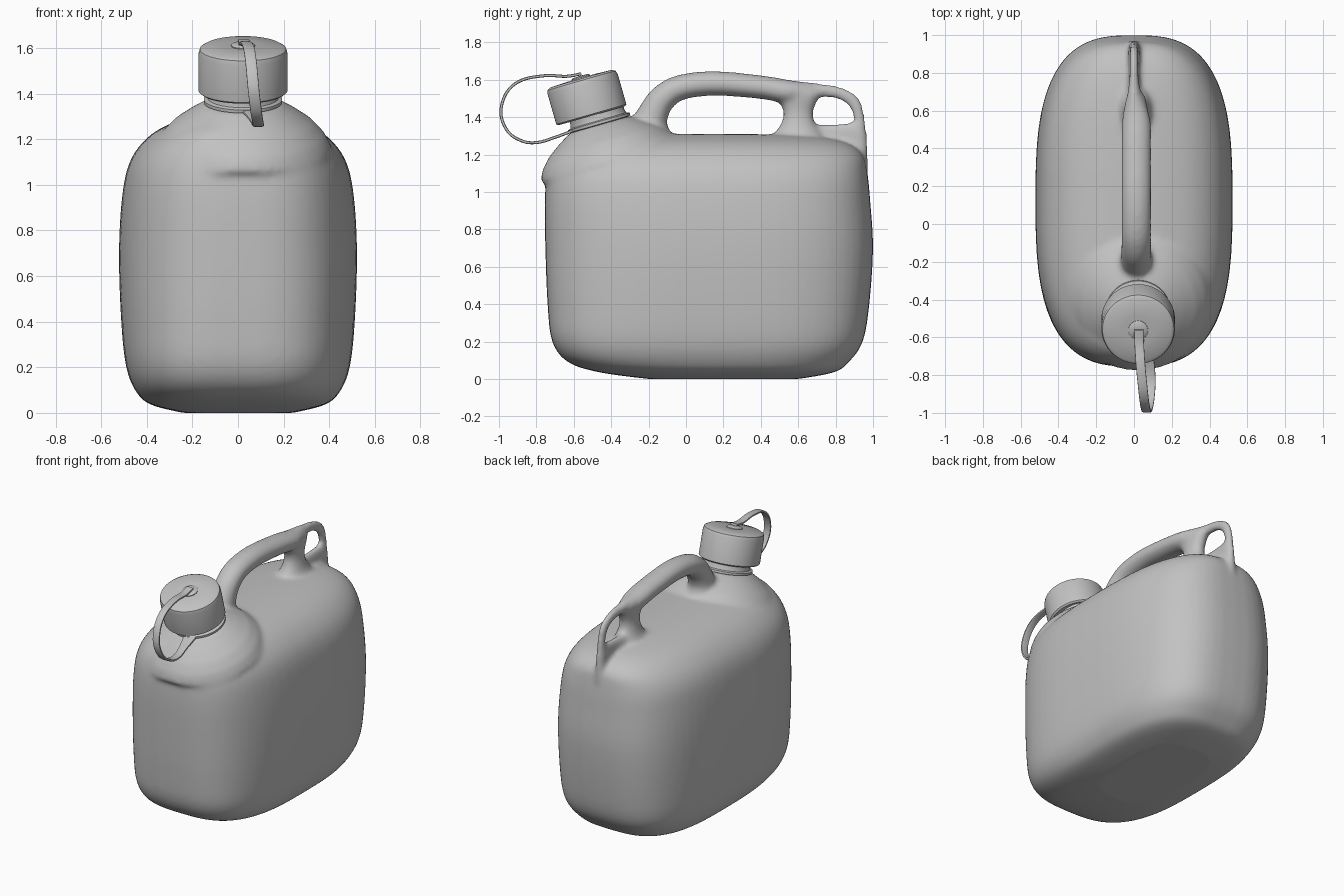
import bpy, bmesh, math
from mathutils import Vector, Matrix

if "Cube" in bpy.data.objects:
    bpy.data.objects.remove(bpy.data.objects["Cube"])

grey = bpy.data.materials.new("grey plastic")
grey.use_nodes = True
COLOUR = (0.54, 0.54, 0.54, 1)
grey.diffuse_color = COLOUR
grey.node_tree.nodes["Principled BSDF"].inputs["Base Color"].default_value = COLOUR


def spline(points, steps):
    """Catmull-Rom curve through tuples of any length."""
    pts = [Vector(p) for p in points]
    out = []
    for i in range(len(pts) - 1):
        a, b = pts[max(i - 1, 0)], pts[i]
        c, d = pts[i + 1], pts[min(i + 2, len(pts) - 1)]
        for k in range(steps):
            t = k / steps
            out.append(b + (c - a) * (t / 2)
                       + (a * 2 - b * 5 + c * 4 - d) * (t * t / 2)
                       + (b * 3 - a - c * 3 + d) * (t ** 3 / 2))
    return out + [pts[-1]]


def loft(bm, rings):
    """Closed skin over a list of rings of points."""
    rows = [[bm.verts.new(p) for p in ring] for ring in rings]
    n = len(rows[0])
    faces = [bm.faces.new((r[i], r[(i + 1) % n], s[(i + 1) % n], s[i]))
             for r, s in zip(rows, rows[1:]) for i in range(n)]
    faces += [bm.faces.new(rows[0][::-1]), bm.faces.new(rows[-1])]
    bmesh.ops.recalc_face_normals(bm, faces=faces)


def superellipse(n, count=64):
    for i in range(count):
        a = 2 * math.pi * i / count
        c, s = math.cos(a), math.sin(a)
        yield (math.copysign(abs(c) ** (2 / n), c),
               math.copysign(abs(s) ** (2 / n), s))


def sweep(bm, path, steps=6, n=2.0, count=24):
    """Tube along (x, y, z, half width, half thickness), bending in the side plane."""
    pts = spline(path, steps)
    rings = []
    for i, p in enumerate(pts):
        q, r = pts[max(i - 1, 0)], pts[min(i + 1, len(pts) - 1)]
        normal = Vector((0, q[2] - r[2], r[1] - q[1])).normalized()
        centre = Vector(p[:3])
        rings.append([centre + Vector((u * p[3], 0, 0)) + normal * (v * p[4])
                      for u, v in superellipse(n, count)])
    loft(bm, rings)


# Frames of the neck and the cap, both leaning towards the front
LEAN = Matrix.Rotation(math.radians(16), 4, "X")
NECK = Matrix.Translation((0.022, -0.465, 1.37)) @ LEAN
CAP = Matrix.Translation((0.022, -0.493, 1.369)) @ LEAN


def lathe(bm, frame, profile, count=64):
    loft(bm, [[frame @ Vector((r * u, r * v, h)) for u, v in superellipse(2, count)]
              for r, h in profile])


def finish(name, bm, angle=40):
    mesh = bpy.data.meshes.new(name)
    bm.to_mesh(mesh)
    bm.free()
    mesh.materials.append(grey)
    obj = bpy.data.objects.new(name, mesh)
    bpy.context.collection.objects.link(obj)
    bpy.ops.object.select_all(action="DESELECT")
    obj.select_set(True)
    bpy.context.view_layer.objects.active = obj
    bpy.ops.object.shade_smooth_by_angle(angle=math.radians(angle))
    return obj


# Container: z, half width, front y, back y, roundness
bm = bmesh.new()
levels = [
    (0.0, 0.24, -0.20, 0.60, 2.8), (0.035, 0.38, -0.46, 0.79, 3.0),
    (0.09, 0.445, -0.63, 0.87, 3.1), (0.2, 0.49, -0.715, 0.945, 3.1),
    (0.4, 0.512, -0.74, 0.98, 3.0), (0.7, 0.522, -0.752, 1.0, 2.9),
    (0.95, 0.508, -0.755, 0.985, 2.9), (1.1, 0.475, -0.742, 0.97, 2.9),
    (1.2, 0.405, -0.71, 0.945, 2.8), (1.265, 0.305, -0.65, 0.85, 2.7),
    (1.3, 0.17, -0.5, 0.65, 2.5), (1.31, 0.05, -0.2, 0.3, 2.0)]
loft(bm, [[(w * u, (f + b) / 2 + (b - f) / 2 * v, z) for u, v in superellipse(n)]
          for z, w, f, b, n in spline(levels, 4)])

# Sloping shoulder under the neck
lathe(bm, NECK, [(0.39, -0.22), (0.36, -0.16), (0.31, -0.105), (0.24, -0.055), (0.165, -0.01)])

# Grip, rear pillar, thin rear loop and its lower web
X = 0.012
sweep(bm, [(X, -0.2, 1.24, 0.13, 0.15), (X, -0.195, 1.35, 0.09, 0.105),
           (X, -0.175, 1.42, 0.082, 0.083),
           (X, -0.125, 1.5, 0.08, 0.074), (X, -0.03, 1.558, 0.08, 0.068),
           (X, 0.15, 1.58, 0.08, 0.066), (X, 0.4, 1.56, 0.08, 0.063),
           (X, 0.56, 1.535, 0.075, 0.062), (0, 0.7, 1.54, 0.035, 0.038)])
sweep(bm, [(X, 0.6, 1.53, 0.06, 0.13), (X, 0.6, 1.48, 0.058, 0.1),
           (X, 0.6, 1.42, 0.055, 0.08), (X, 0.6, 1.36, 0.065, 0.095),
           (X, 0.6, 1.31, 0.085, 0.13), (X, 0.6, 1.22, 0.14, 0.16)])
sweep(bm, [(0, 0.58, 1.555, 0.04, 0.04), (0, 0.72, 1.543, 0.03, 0.037),
           (0, 0.83, 1.525, 0.025, 0.034), (0, 0.9, 1.475, 0.025, 0.035),
           (0, 0.927, 1.39, 0.025, 0.03), (0, 0.93, 1.27, 0.03, 0.04),
           (0, 0.935, 1.12, 0.035, 0.04)])
sweep(bm, [(0, 0.56, 1.28, 0.055, 0.085), (0, 0.75, 1.275, 0.03, 0.085),
           (0, 0.92, 1.26, 0.03, 0.12)], n=3)

# Fuse the moulded shells into one blended skin
body = finish("container_with_handle", bm, 180)
fuse = body.modifiers.new("Fuse", "REMESH")
fuse.mode = "VOXEL"
fuse.voxel_size = 0.014
fuse.use_smooth_shade = True
soften = body.modifiers.new("Soften", "SMOOTH")
soften.factor = 0.5
soften.iterations = 12

# Neck with its flange
bm = bmesh.new()
lathe(bm, NECK, [(0.155, -0.05), (0.155, -0.012), (0.172, -0.008), (0.172, 0.006),
                 (0.155, 0.012), (0.15, 0.03), (0.15, 0.08)])
finish("neck", bm)

# Screw cap
bm = bmesh.new()
lathe(bm, CAP, [(0.14, 0.055), (0.185, 0.04), (0.195, 0.048), (0.195, 0.215),
                (0.189, 0.236), (0.172, 0.246), (0.08, 0.25), (0.01, 0.25)])
finish("cap", bm)

# Button holding the strap on the cap
bm = bmesh.new()
lathe(bm, CAP, [(0.052, 0.24), (0.052, 0.254), (0.044, 0.26), (0.01, 0.262)], 32)
finish("strap_button", bm)

# Retaining strap looping from the cap to the flange
bm = bmesh.new()
W, T = 0.025, 0.008
sweep(bm, [(0.025, -0.56, 1.632, W, T), (0.028, -0.64, 1.618, W, T),
           (0.035, -0.75, 1.622, W, T), (0.048, -0.88, 1.597, W, T),
           (0.058, -0.96, 1.53, W, T), (0.068, -0.99, 1.42, W, T),
           (0.08, -0.95, 1.32, W, T), (0.088, -0.87, 1.27, W, T),
           (0.088, -0.79, 1.265, W, T), (0.075, -0.7, 1.292, 0.03, T),
           (0.06, -0.61, 1.325, 0.045, T)], steps=5, n=4, count=16)
finish("strap", bm)
